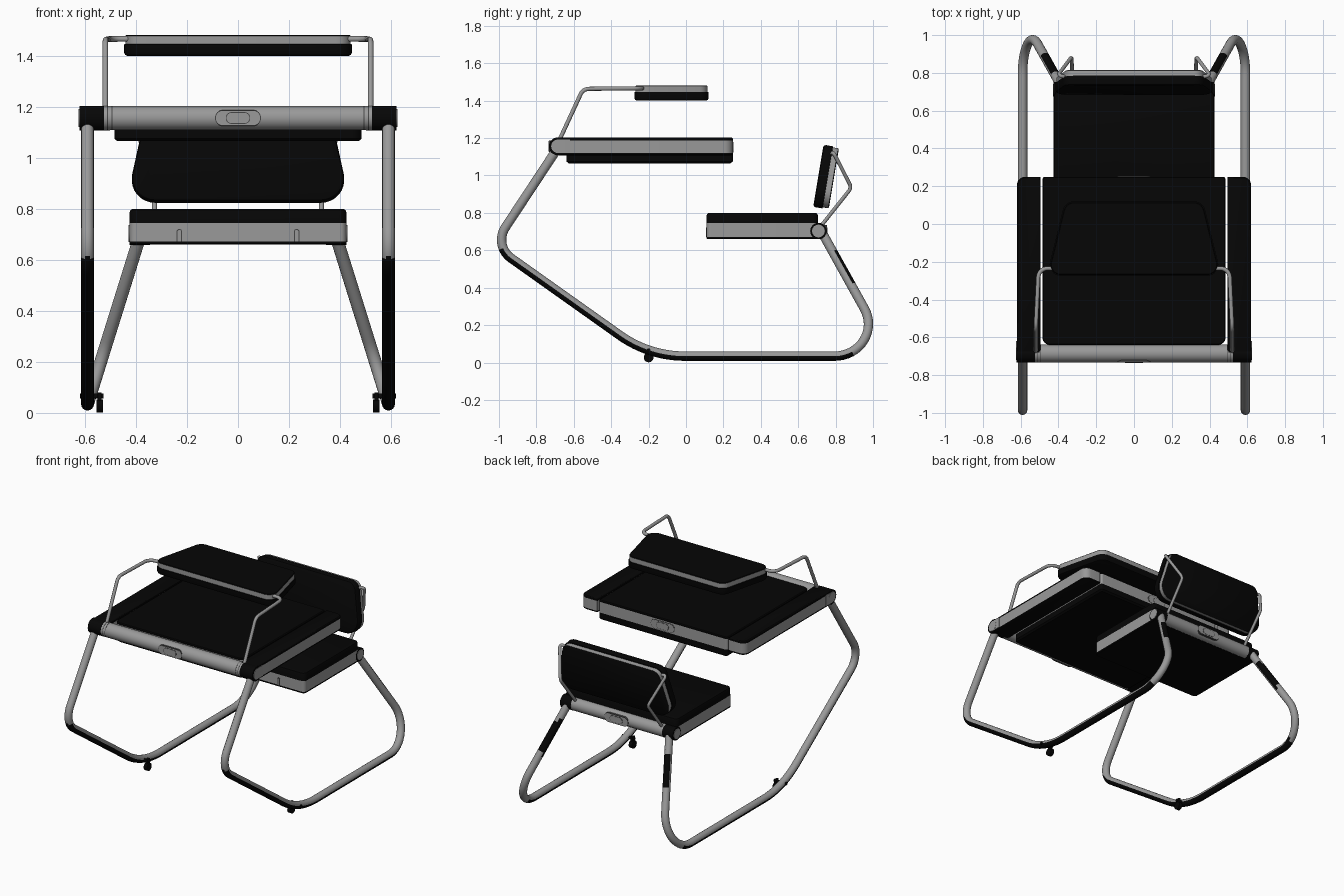
import bpy, bmesh, math
from mathutils import Vector, Matrix

if "Cube" in bpy.data.objects:
    bpy.data.objects.remove(bpy.data.objects["Cube"])


def material(name, v):
    m = bpy.data.materials.new(name)
    m.diffuse_color = (v, v, v, 1)
    m.use_nodes = True
    m.node_tree.nodes["Principled BSDF"].inputs["Base Color"].default_value = m.diffuse_color
    return m


MATS = [material("black_plastic", 0.0018), material("grey_metal", 0.32), material("dark_seam", 0.06)]
BLACK, GREY, SEAM = 0, 1, 2


def finish(name, bm, mirror=False, angle=35):
    bmesh.ops.recalc_face_normals(bm, faces=bm.faces)
    me = bpy.data.meshes.new(name)
    bm.to_mesh(me)
    bm.free()
    for m in MATS:
        me.materials.append(m)
    me.shade_smooth()
    me.set_sharp_from_angle(angle=math.radians(angle))
    ob = bpy.data.objects.new(name, me)
    bpy.context.collection.objects.link(ob)
    if mirror:
        ob.modifiers.new("mirror", 'MIRROR').use_mirror_merge = False
    return ob


def fillet(points, radii, closed=False, n=8):
    """Round the corners of a polyline with true arcs."""
    pts = [Vector(p) for p in points]
    out = []
    for i, p in enumerate(pts):
        if not closed and i in (0, len(pts) - 1):
            out.append(p)
            continue
        d1 = (pts[i - 1] - p).normalized()
        d2 = (pts[(i + 1) % len(pts)] - p).normalized()
        half = d1.angle(d2) / 2
        r = max(radii[i], 0.001)
        c = p + (d1 + d2).normalized() * r / math.sin(half)
        v1 = (p + d1 * r / math.tan(half) - c).normalized()
        v2 = (p + d2 * r / math.tan(half) - c).normalized()
        out += [c + v1.slerp(v2, k / n).normalized() * r for k in range(n + 1)]
    return out


def sweep(name, path, radius, mat=GREY, sides=16, mirror=False, strip=None):
    """Round tube along a path; strip(point, normal) picks the lined faces."""
    bm = bmesh.new()
    rings = []
    t0 = (path[1] - path[0]).normalized()
    b = Vector((0, 1, 0)) if abs(t0.x) > 0.8 else Vector((1, 0, 0))
    for i, p in enumerate(path):
        t = (path[min(i + 1, len(path) - 1)] - path[max(i - 1, 0)]).normalized()
        b = (b - t * b.dot(t)).normalized()
        n = t.cross(b)
        rings.append([bm.verts.new(p + (b * math.cos(a) + n * math.sin(a)) * radius)
                      for a in (2 * math.pi * k / sides for k in range(sides))])
    for i in range(len(rings) - 1):
        for k in range(sides):
            j = (k + 1) % sides
            f = bm.faces.new((rings[i][k], rings[i][j], rings[i + 1][j], rings[i + 1][k]))
            f.material_index = mat
            if strip and strip(f.calc_center_median(), math.sin(2 * math.pi * (k + .5) / sides)):
                f.material_index = BLACK
    for r in (rings[0], rings[-1]):
        bm.faces.new(r).material_index = mat
    return finish(name, bm, mirror)


def rod(name, x0, x1, y, z, r, mat, mirror=False):
    return sweep(name, [Vector((x0, y, z)), Vector((x1, y, z))], r, mat, 28, mirror)


def slab(name, corners, radii, layers, mats, caps, matrix=None, mirror=False):
    """Stack of rounded outlines; layers are (height, inset), mats colour the bands."""
    bm = bmesh.new()
    pts = [Vector((x, y, 0)) for x, y in corners]
    rings = []
    for h, inset in layers:
        moved = []
        for i, p in enumerate(pts):
            e1 = (p - pts[i - 1]).normalized()
            e2 = (pts[(i + 1) % len(pts)] - p).normalized()
            n1, n2 = Vector((-e1.y, e1.x, 0)), Vector((-e2.y, e2.x, 0))
            moved.append(p + (n1 + n2) * inset / (1 + n1.dot(n2)))
        ring = fillet(moved, [r - inset for r in radii], True)
        rings.append([bm.verts.new((v.x, v.y, h)) for v in ring])
    n = len(rings[0])
    for i, m in enumerate(mats):
        for k in range(n):
            j = (k + 1) % n
            bm.faces.new((rings[i][k], rings[i][j], rings[i + 1][j], rings[i + 1][k])).material_index = m
    for r, m in zip((rings[0], rings[-1]), caps):
        bm.faces.new(r).material_index = m
    if matrix:
        bm.transform(matrix)
    return finish(name, bm, mirror)


def rect(x0, x1, y0, y1):
    return [(x0, y0), (x1, y0), (x1, y1), (x0, y1)]


def latch(name, y, z, direction):
    """Oval handle: seam, plate, seam, button, facing along direction on y."""
    m = Matrix(((1, 0, 0, 0), (0, 0, direction, y), (0, 1, 0, z), (0, 0, 0, 1)))
    for part, w, h, d, mat in (("rim", .09, .031, .001, SEAM), ("plate", .087, .028, .002, GREY),
                               ("button_rim", .048, .023, .003, SEAM), ("button", .045, .02, .004, GREY)):
        slab(f"{name}_{part}", rect(-w, w, -h, h), [h * .98] * 4, [(-.018, 0), (d, 0)], [mat],
             (mat, mat), m)


# Side frames: one continuous bent tube with a black tread underneath
leg_path = fillet([(.59, -.69, 1.14), (.59, -1.03, .625), (.59, -.197, .034),
                   (.59, 1.095, .034), (.385, .73, .69)], [0, .12, .6, .18, 0], n=16)
long_path = []
for a, c in zip(leg_path, leg_path[1:]):
    steps = max(1, round((c - a).length / .03))
    long_path += [a.lerp(c, k / steps) for k in range(steps)]
long_path.append(leg_path[-1])
sweep("side_frame", long_path, .025, mirror=True,
      strip=lambda p, s: p.z < .61 and p.y < .9 and s > .15)

# Anti-tip rollers and their bolts
rod("roller", .53, .555, -.2, .027, .026, BLACK, True)
rod("roller_bolt", .528, .62, -.2, .066, .01, BLACK, True)
slab("roller_bracket", rect(.535, .55, -.215, -.185), [.004] * 4, [(.02, 0), (.08, 0)],
     [BLACK], (BLACK, BLACK), mirror=True)

# Desk: centre panel with its lower tray, and two side rails
slab("desk_panel", rect(-.485, .485, -.64, .25), [.04, .04, .015, .015],
     [(1.065, .012), (1.075, 0), (1.115, 0), (1.188, 0), (1.195, 0), (1.2, .005)],
     [BLACK, BLACK, GREY, BLACK, BLACK], (BLACK, BLACK))
slab("desk_rail", rect(.495, .62, -.685, .25), [.003, .003, .045, .003],
     [(1.108, .006), (1.112, 0), (1.12, 0), (1.188, 0), (1.198, 0), (1.203, .006)],
     [BLACK, BLACK, GREY, BLACK, BLACK], (BLACK, BLACK), mirror=True)
rod("desk_front_bar", -.525, .525, -.685, 1.156, .047, GREY)
for x in (.492, .51):
    rod("desk_bar_seam", x, x + .003, -.685, 1.156, .0475, SEAM, True)
rod("desk_end_cap", .525, .622, -.685, 1.156, .048, BLACK, True)
rod("desk_cap_disc", .61, .625, -.685, 1.156, .036, GREY, True)
slab("desk_rail_joint", rect(.612, .624, -.685, -.62), [.001] * 4, [(1.12, 0), (1.192, 0)],
     [GREY], (GREY, GREY), mirror=True)
latch("desk_front_latch", -.732, 1.156, -1)
latch("desk_back_latch", .251, 1.15, 1)

# Seat: grey pan, black cushion, rear bar with end caps
slab("seat", rect(-.425, .425, .11, .705), [.025, .025, .005, .005],
     [(.66, .004), (.664, 0), (.672, 0), (.745, 0)], [BLACK, BLACK, GREY], (BLACK, BLACK))
slab("seat_cushion", rect(-.425, .425, .11, .705), [.03] * 4,
     [(.744, 0), (.787, 0), (.796, .004), (.8, .013)], [BLACK] * 3, (BLACK, BLACK))
rod("seat_back_bar", -.345, .345, .708, .703, .043, GREY)
rod("seat_end_cap", .345, .426, .708, .703, .044, BLACK, True)
rod("seat_cap_disc", .42, .429, .708, .703, .034, GREY, True)
latch("seat_latch", .752, .703, 1)
to_front = Matrix(((1, 0, 0, 0), (0, 0, -1, .11), (0, 1, 0, 0), (0, 0, 0, 1)))
for part, w, d, m in (("seam", .011, .002, SEAM), ("tab", .007, .004, GREY)):
    slab(f"seat_front_{part}", rect(.23 - w, .23 + w, .672, .71 + w), [.001, .001, w * .95, w * .95],
         [(-.004, 0), (d, 0)], [m], (m, m), to_front, True)

# Backrest: tilted padded panel with grey rim and black back
a = math.radians(9.5)
tilt = Matrix(((1, 0, 0, 0), (0, math.sin(a), math.cos(a), .68),
               (0, math.cos(a), -math.sin(a), .832), (0, 0, 0, 1)))
slab("backrest", [(-.438, 0), (.438, 0), (.365, .337), (-.365, .337)], [.09, .09, .06, .06],
     [(0, .012), (.004, .004), (.012, 0), (.05, 0), (.051, .006), (.08, .006), (.084, .012)],
     [BLACK, BLACK, BLACK, BLACK, GREY, BLACK], (BLACK, BLACK), tilt)
sweep("backrest_wire", fillet([(.325, .71, .715), (.33, .885, .935), (.405, .785, 1.13),
                               (.33, .775, 1.1)], [0, .035, .015, 0]), .01, sides=12, mirror=True)

# Raised tray: same tapered panel lying flat on two bent wires
slab("raised_tray", [(-.463, -.275), (.463, -.275), (.365, .12), (-.365, .12)], [.06, .06, .06, .06],
     [(1.4, .012), (1.404, .004), (1.412, 0), (1.445, 0), (1.446, .005), (1.478, .005), (1.482, .009)],
     [BLACK, BLACK, BLACK, BLACK, GREY, BLACK], (BLACK, BLACK))
sweep("tray_wire", fillet([(.36, -.235, 1.466), (.505, -.235, 1.466), (.52, -.55, 1.463),
                           (.52, -.695, 1.15)], [0, .05, .05, 0]), .011, sides=12, mirror=True)
